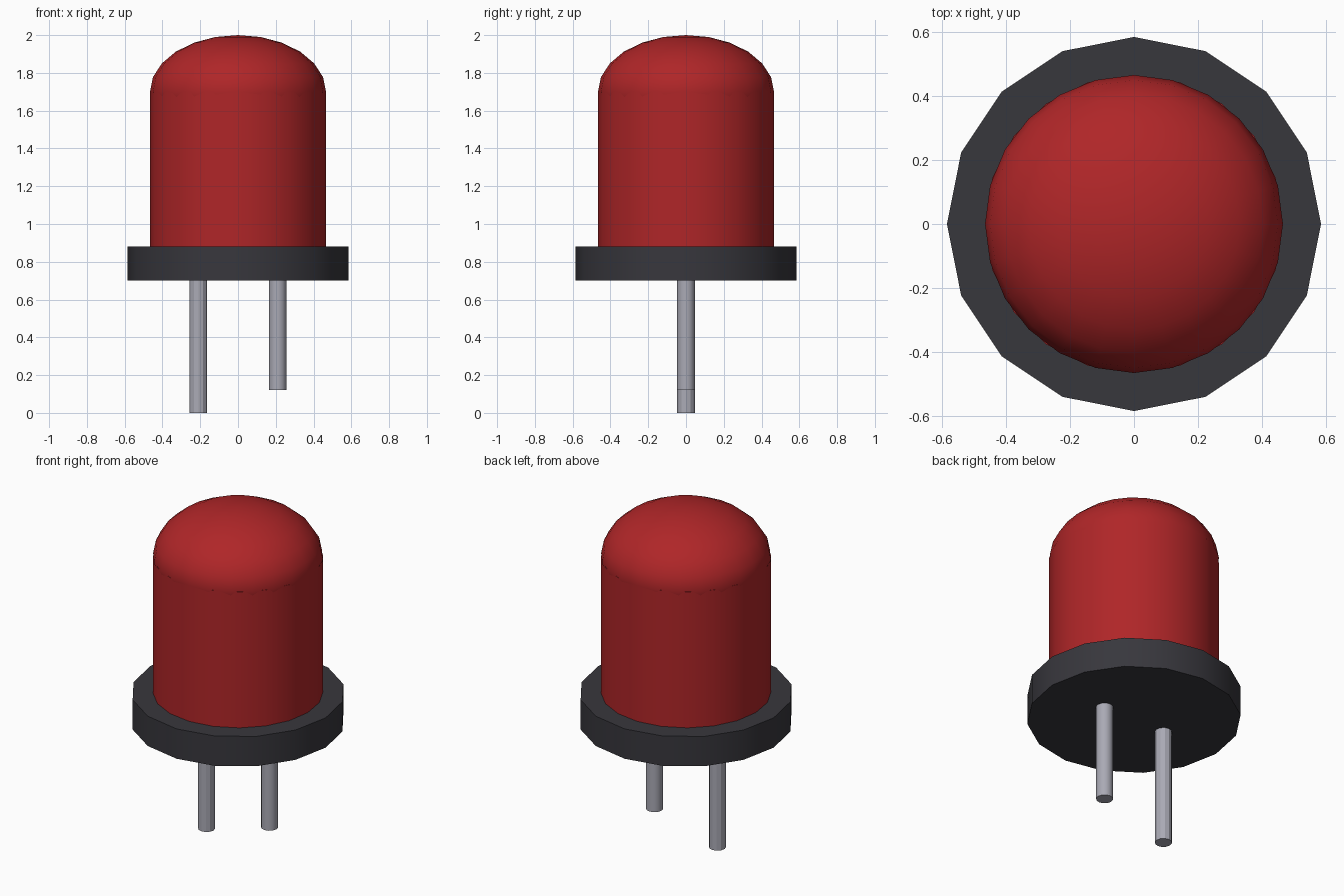
import bpy

cube = bpy.data.objects.get("Cube")
if cube:
    bpy.data.objects.remove(cube, do_unlink=True)


def material(name, rgb, roughness=0.5):
    mat = bpy.data.materials.new(name)
    mat.use_nodes = True
    color = (*rgb, 1.0)
    mat.diffuse_color = color
    shader = next(n for n in mat.node_tree.nodes if n.type == "BSDF_PRINCIPLED")
    shader.inputs["Base Color"].default_value = color
    shader.inputs["Roughness"].default_value = roughness
    return mat


red = material("lens red", (0.43, 0.019, 0.021), 0.3)
charcoal = material("collar charcoal", (0.039, 0.038, 0.046))
silver = material("lead silver", (0.40, 0.40, 0.46), 0.3)


def finish(name, mat):
    obj = bpy.context.object
    obj.name = name
    obj.data.materials.append(mat)
    bpy.ops.object.transform_apply(location=False, rotation=False, scale=True)
    bpy.ops.object.shade_smooth_by_angle()
    return obj


def cylinder(name, mat, radius, bottom, top, sides, x=0.0):
    bpy.ops.mesh.primitive_cylinder_add(
        vertices=sides, radius=radius, depth=top - bottom,
        location=(x, 0, (top + bottom) / 2))
    return finish(name, mat)


# Wide collar and the lens body standing on it
cylinder("collar", charcoal, 0.585, 0.70, 0.88, 16)
cylinder("lens_body", red, 0.466, 0.86, 1.70, 20)

# Flattened dome closing the lens
bpy.ops.mesh.primitive_uv_sphere_add(
    segments=24, ring_count=12, radius=0.466, location=(0, 0, 1.70))
bpy.context.object.scale.z = 0.30 / 0.466
finish("lens_dome", red)

# Wire leads, one shorter than the other
cylinder("right_lead", silver, 0.047, 0.0, 0.72, 12, x=-0.21)
cylinder("left_lead", silver, 0.047, 0.12, 0.72, 12, x=0.21)
